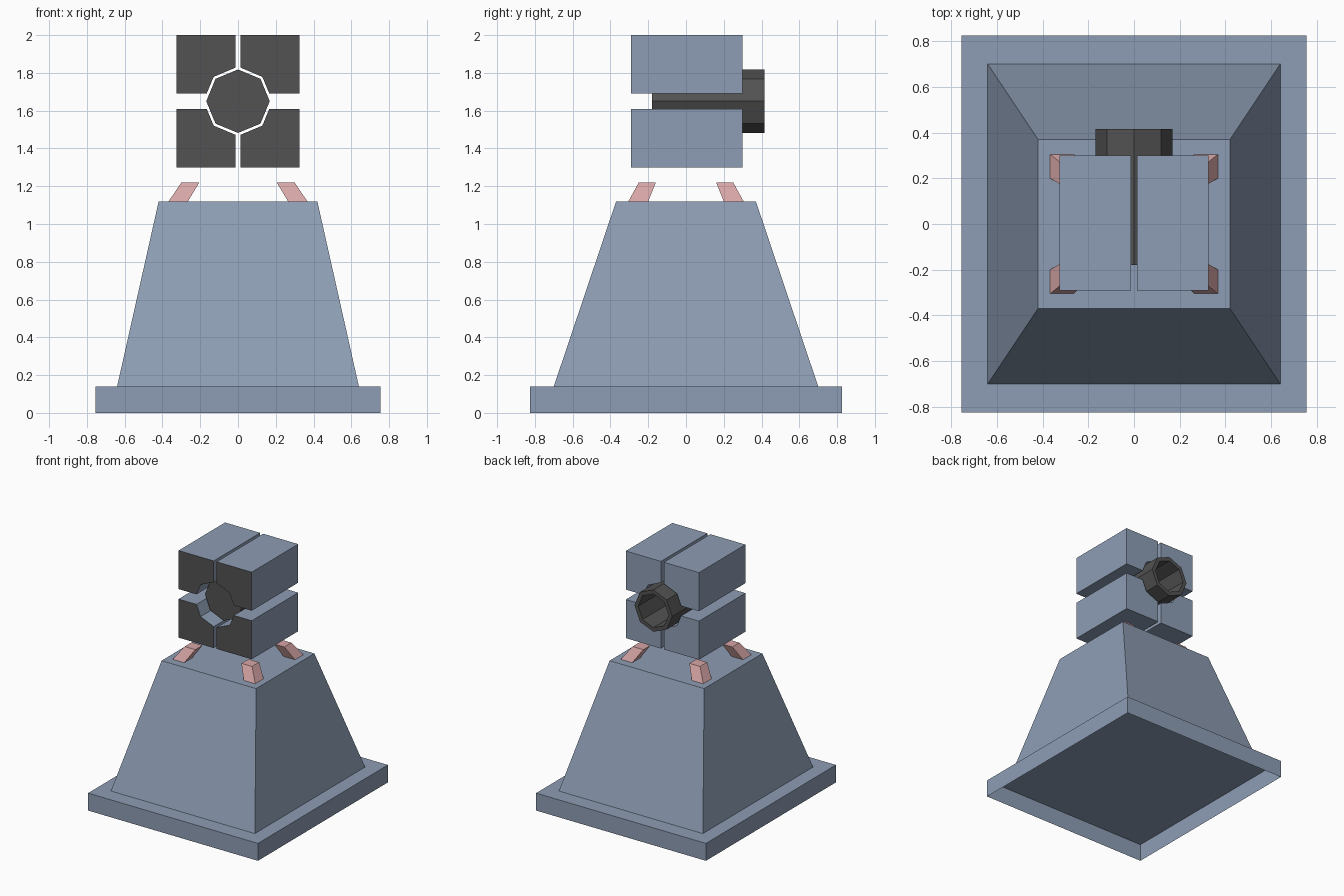
import bpy
import bmesh
from math import cos, sin, pi

if "Cube" in bpy.data.objects:
    bpy.data.objects.remove(bpy.data.objects["Cube"])


def material(name, rgb):
    m = bpy.data.materials.new(name)
    m.diffuse_color = (*rgb, 1)
    m.use_nodes = True
    m.node_tree.nodes["Principled BSDF"].inputs["Base Color"].default_value = m.diffuse_color
    return m


blue = material("blue_paint", (0.27, 0.34, 0.46))
dark = material("dark_metal", (0.085, 0.085, 0.085))
pink = material("pink_insulator", (0.68, 0.38, 0.38))


def rect(x0, x1, y0, y1, z):
    return [(x0, y0, z), (x1, y0, z), (x1, y1, z), (x0, y1, z)]


def loft(name, rings, mats, cap_first=True, cap_last=True, flip=False):
    """Skin consecutive rings; the first cap uses the last material."""
    bm = bmesh.new()
    loops = [[bm.verts.new(p) for p in r] for r in rings]
    for a, b in zip(loops, loops[1:]):
        for i in range(len(a)):
            j = (i + 1) % len(a)
            bm.faces.new((a[i], a[j], b[j], b[i]))
    if cap_last:
        bm.faces.new(loops[-1])
    if cap_first:
        f = bm.faces.new(loops[0][::-1])
        f.material_index = len(mats) - 1
    if flip:
        bmesh.ops.reverse_faces(bm, faces=bm.faces[:])
    me = bpy.data.meshes.new(name)
    bm.to_mesh(me)
    bm.free()
    for m in mats:
        me.materials.append(m)
    ob = bpy.data.objects.new(name, me)
    bpy.context.collection.objects.link(ob)
    return ob


# Base plate (open underneath) and tapered pedestal
loft("base_plate", [rect(-.755, .755, -.825, .825, 0),
                    rect(-.755, .755, -.825, .825, .14)], [blue], cap_first=False)
loft("pedestal", [rect(-.64, .64, -.70, .70, .14),
                  rect(-.42, .42, -.37, .37, 1.12)], [blue], cap_first=False)

# Four leaning pegs on the pedestal and four notched head blocks
CZ = 1.65
profile = [(.013, .178), (.129, .129), (.166, .04),
           (.325, .04), (.325, .35), (.013, .35)]
peg = [rect(.265, .367, .20, .305, 1.12), rect(.205, .30, .16, .25, 1.22)]
for sx, side in ((-1, "left"), (1, "right")):
    for s, end, level in ((-1, "front", "lower"), (1, "back", "upper")):
        mirrored = sx * s < 0
        rings = [[(sx * x, s * y, z) for x, y, z in r] for r in peg]
        loft(f"peg_{end}_{side}", rings, [pink], cap_first=False, flip=mirrored)

        # Dark front face, blue elsewhere
        rings = [[(sx * x, y, CZ + s * z) for x, z in profile]
                 for y in (-.29, .30)]
        loft(f"head_block_{level}_{side}", rings, [blue, dark], flip=mirrored)


# Octagonal barrel: closed in front, hollow at the back
def octagon(r, y):
    return [(r * cos(i * pi / 4), y, CZ - r * sin(i * pi / 4)) for i in range(8)]


loft("barrel", [octagon(.168, -.18), octagon(.168, .415),
                octagon(.135, .415), octagon(.135, -.14)], [dark], flip=True)

# Keep every surface pointing outwards
for ob in bpy.context.collection.objects:
    if ob.name == "barrel" or ob.name.startswith("head_block"):
        bm = bmesh.new()
        bm.from_mesh(ob.data)
        bmesh.ops.recalc_face_normals(bm, faces=bm.faces[:])
        bm.to_mesh(ob.data)
        bm.free()
